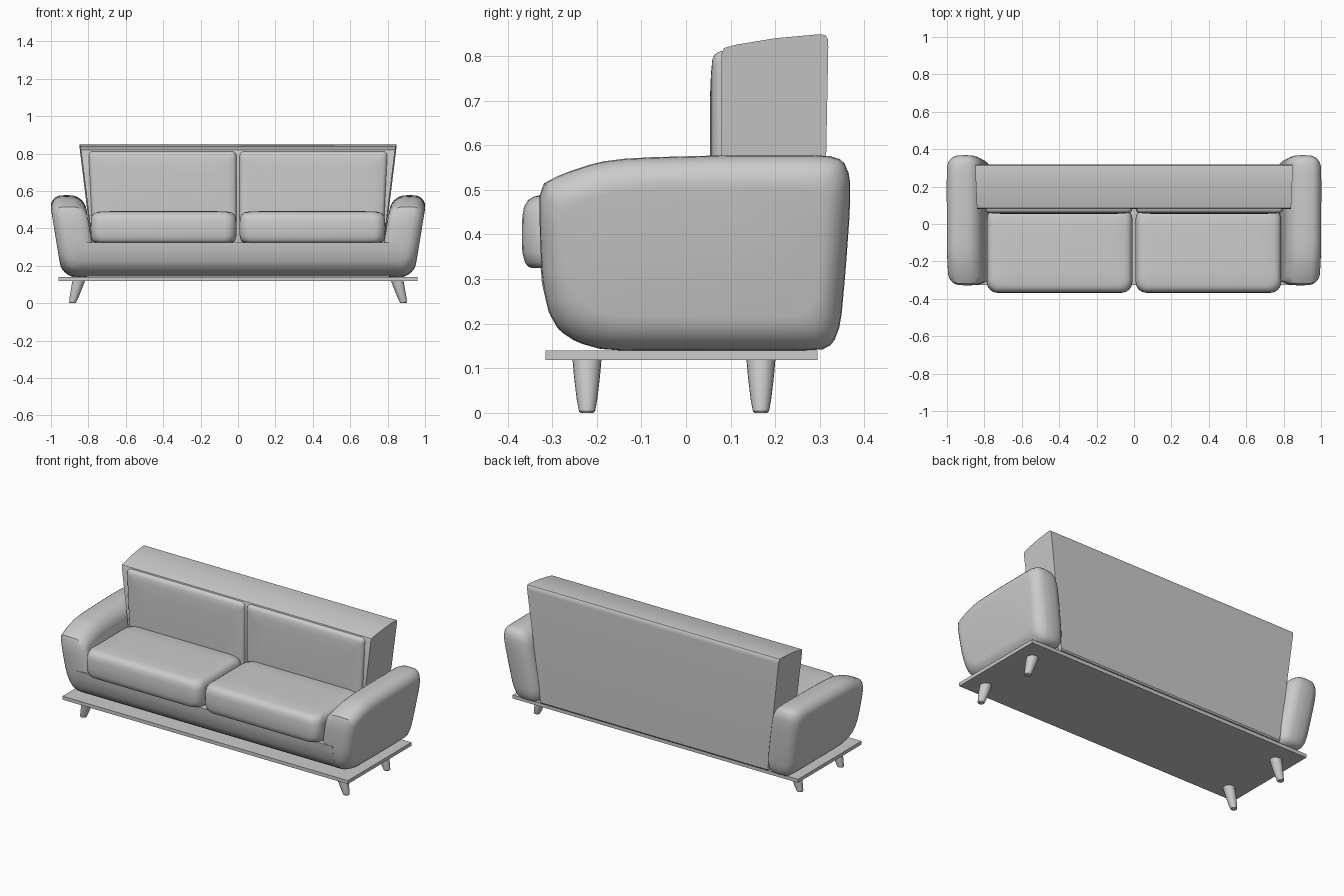
import bpy, bmesh
from math import sin, cos, pi, radians

if "Cube" in bpy.data.objects:
    bpy.data.objects.remove(bpy.data.objects["Cube"])


def loft(name, rings, mirror=False, angle=35, crown=None):
    """Skin a list of equal-length point rings and close both ends."""
    bm = bmesh.new()
    loops = [[bm.verts.new(p) for p in r] for r in rings]
    n = len(loops[0])
    for a, b in zip(loops, loops[1:]):
        for i in range(n):
            bm.faces.new((a[i], a[(i + 1) % n], b[(i + 1) % n], b[i]))
    bm.faces.new(loops[0])
    bm.faces.new(loops[-1])
    bmesh.ops.recalc_face_normals(bm, faces=bm.faces)
    me = bpy.data.meshes.new(name)
    bm.to_mesh(me)
    bm.free()
    ob = bpy.data.objects.new(name, me)
    bpy.context.collection.objects.link(ob)
    if mirror:
        ob.modifiers.new("mirror", 'MIRROR')
    bpy.ops.object.select_all(action='DESELECT')
    bpy.context.view_layer.objects.active = ob
    ob.select_set(True)
    bpy.ops.object.shade_smooth_by_angle(angle=radians(angle))
    return ob


def chaikin(pts):
    out = []
    for (a, b), (c, d) in zip(pts, pts[1:] + pts[:1]):
        out += [(a * .8 + c * .2, b * .8 + d * .2), (a * .2 + c * .8, b * .2 + d * .8)]
    return out


def rounded_rect(u0, u1, v0, v1, r, inset=0, seg=6):
    u0, u1, v0, v1 = u0 + inset, u1 - inset, v0 + inset, v1 - inset
    pts = []
    for k, (cu, cv) in enumerate([(u1 - r, v1 - r), (u0 + r, v1 - r),
                                  (u0 + r, v0 + r), (u1 - r, v0 + r)]):
        for i in range(seg + 1):
            a = (k + i / seg) * pi / 2
            pts.append((cu + r * cos(a), cv + r * sin(a)))
    return pts


# Side profile shared by the arms and the base
profile = chaikin([(-.328, .51), (-.328, .40), (-.322, .29), (-.308, .225), (-.285, .185),
                   (-.245, .158), (-.18, .14), (.0, .139), (.30, .139), (.33, .155),
                   (.347, .20), (.358, .32), (.368, .46), (.368, .53), (.352, .567),
                   (.315, .578), (.10, .578), (-.12, .572), (-.20, .562), (-.28, .535)])

# Arms: rounded slabs leaning outwards
rings = []
steps = 14
for k in range(steps + 1):
    t = -pi / 2 + pi * k / steps
    inset = .075 * (1 - cos(t))
    off = (.02 if t > 0 else -.02 if t < 0 else 0) + .075 * sin(t)
    ring = []
    for y, z in profile:
        fy = .4 if (t < 0 and y < 0) else .85
        yy = .02 + (y - .02) * (1 - inset * fy / .35)
        zz = .36 + (z - .36) * (1 - inset / .22)
        ring.append((.875 + .165 * (zz - .32) + off, yy, zz))
    rings.append(ring)
loft("arm", rings, mirror=True)

# Base between the arms, following the same front curve
base = [(-.326, .325), (-.323, .29), (-.308, .226), (-.285, .186), (-.245, .16),
        (-.18, .142), (.28, .142), (.28, .325)]
loft("base", [[(x, y, z) for y, z in base] for x in (-.865, .865)])

# Backrest: tapered block with a sloping top
back = [(.08, .16), (.08, .805), (.085, .818), (.11, .825), (.20, .84), (.30, .849),
        (.312, .847), (.318, .838), (.319, .82), (.306, .15), (.30, .142), (.09, .142)]
loft("backrest", [[(s * (.757 + .085 * (z - .14) / .7 + .006 * (y - .08) / .24), y, z)
                   for y, z in back] for s in (-1, 1)])

# Seat cushions
layers = [(.325, .022), (.328, .014), (.337, .007), (.36, .001), (.40, 0), (.44, .001),
          (.462, .005), (.477, .014), (.485, .027), (.489, .045), (.492, .11)]
rings = []
for z, inset in layers:
    r = .06 if inset < .05 else .04
    rings.append([(x, y, z) for x, y in rounded_rect(.008, .788, -.368, .085, r, inset)])
loft("seat_cushion", rings, mirror=True)

# Back cushions, widening slightly towards the top
layers = [(.12, 0), (.085, 0), (.072, .003), (.064, .009), (.059, .02), (.056, .05), (.054, .1)]
rings = []
for y, inset in layers:
    rings.append([(x * (1 + .06 * (z - .81)), y, z)
                  for x, z in rounded_rect(.008, .80, .40, .812, .022, inset)])
loft("back_cushion", rings, mirror=True)

# Board under the body
loft("base_board", [[(x, y, z) for x, y in ((-.96, -.315), (.96, -.315), (.96, .295), (-.96, .295))]
                    for z in (.119, .14)])

# Tapered legs splayed outwards
for name, y0 in (("front_leg", -.222), ("rear_leg", .168)):
    rings = []
    for z, r, x in ((0, .014, .886), (.003, .018, .885), (.03, .023, .877),
                    (.08, .029, .863), (.125, .033, .85)):
        rings.append([(x + r * cos(2 * pi * i / 20), y0 + r * sin(2 * pi * i / 20),
                       z + (0 if z == 0 else .1 * r * cos(2 * pi * i / 20)))
                      for i in range(20)])
    loft(name, rings, mirror=True)
